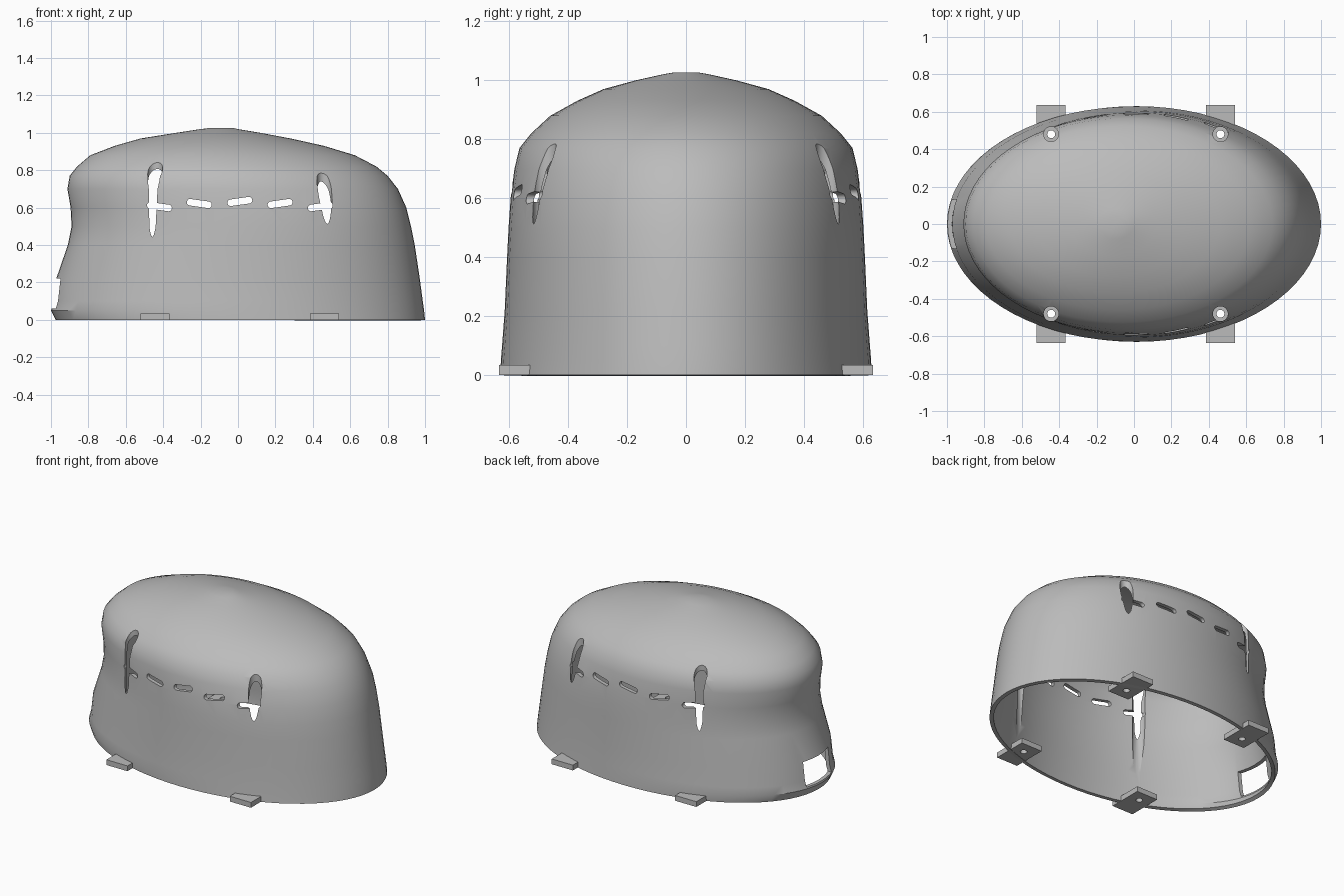
import bpy, bmesh, math
from mathutils import Matrix

cube = bpy.data.objects.get("Cube")
if cube:
    bpy.data.objects.remove(cube, do_unlink=True)

grey = bpy.data.materials.new("plain grey")
grey.use_nodes = True
GREY = (0.5, 0.5, 0.5, 1)
grey.diffuse_color = GREY
grey.node_tree.nodes["Principled BSDF"].inputs["Base Color"].default_value = GREY


def finish(bm, name):
    bmesh.ops.recalc_face_normals(bm, faces=bm.faces)
    mesh = bpy.data.meshes.new(name)
    bm.to_mesh(mesh)
    bm.free()
    mesh.materials.append(grey)
    obj = bpy.data.objects.new(name, mesh)
    bpy.context.collection.objects.link(obj)
    return obj


def activate(obj):
    bpy.ops.object.select_all(action='DESELECT')
    obj.select_set(True)
    bpy.context.view_layer.objects.active = obj


def box(bm, centre, size):
    bmesh.ops.create_cube(bm, size=1, matrix=Matrix.Translation(centre) @ Matrix.Diagonal((*size, 1)))


def shaft(bm, x, y, radius, low, high):
    bmesh.ops.create_cone(bm, cap_ends=True, segments=32, radius1=radius, radius2=radius,
                          depth=high - low, matrix=Matrix.Translation((x, y, (low + high) / 2)))


def cut(obj, bm, name):
    """Subtract a cutter mesh and throw it away."""
    cutter = finish(bm, name)
    cutter.hide_render = True
    activate(obj)
    mod = obj.modifiers.new("cut", 'BOOLEAN')
    mod.operation, mod.solver, mod.object = 'DIFFERENCE', 'EXACT', cutter
    bpy.ops.object.modifier_apply(modifier=mod.name)
    bpy.data.objects.remove(cutter, do_unlink=True)


# Shell: oval sections as height, back end, front end, half width
SECTIONS = [
    (0, -0.975, 1.0, 0.63), (0.05, -1.0, 0.995, 0.628), (0.1, -0.985, 0.988, 0.624),
    (0.22, -0.972, 0.972, 0.615), (0.4, -0.91, 0.945, 0.607), (0.5, -0.89, 0.925, 0.602),
    (0.6, -0.895, 0.9, 0.595), (0.7, -0.912, 0.855, 0.582), (0.77, -0.9, 0.8, 0.565),
    (0.82, -0.86, 0.74, 0.525), (0.88, -0.79, 0.625, 0.46), (0.93, -0.66, 0.46, 0.37),
    (0.97, -0.52, 0.28, 0.28), (1.0, -0.33, 0.12, 0.17), (1.02, -0.2, 0, 0.08),
    (1.027, -0.14, -0.03, 0.04)]
SIDES = 72
bm = bmesh.new()
rings = []
for z, back, front, half in SECTIONS:
    mid, reach = (back + front) / 2, (front - back) / 2
    angles = [math.tau * i / SIDES for i in range(SIDES)]
    rings.append([bm.verts.new((mid + reach * math.cos(a), half * math.sin(a), z)) for a in angles])
for low, high in zip(rings, rings[1:]):
    for i in range(SIDES):
        j = (i + 1) % SIDES
        bm.faces.new((low[i], low[j], high[j], high[i]))
bm.faces.new(rings[-1])
shell = finish(bm, "shell")
# an open mesh may be oriented either way, so check the cap
if shell.data.polygons[-1].normal.z < 0:
    shell.data.flip_normals()
activate(shell)
wall = shell.modifiers.new("wall", 'SOLIDIFY')
wall.thickness, wall.offset = 0.025, -1
bpy.ops.object.modifier_apply(modifier=wall.name)

# Screw positions, shared by the shafts and the feet
SCREWS = [(x, y) for x in (-0.443, 0.462) for y in (-0.48, 0.48)]

# Vertical screw shafts through the shoulders
bm = bmesh.new()
for x, y in SCREWS:
    shaft(bm, x, y, 0.04, 0.045, 1.2)
cut(shell, bm, "shaft_cutter")

# Rounded vent slots through both flanks
VENTS = [(-0.42, 0.605, 8), (-0.207, 0.622, 8), (0.01, 0.633, -8), (0.225, 0.622, -8), (0.44, 0.605, -8)]
bm = bmesh.new()
for x, z, tilt in VENTS:
    outline = []
    for i in range(16):
        a = math.tau * (i + 0.5) / 16
        shift = math.copysign(0.049, math.cos(a))
        outline.append(bm.verts.new((shift + 0.018 * math.cos(a), -1, 0.018 * math.sin(a))))
    face = bm.faces.new(outline)
    swept = bmesh.ops.extrude_face_region(bm, geom=[face])["geom"]
    tops = [v for v in swept if isinstance(v, bmesh.types.BMVert)]
    bmesh.ops.translate(bm, verts=tops, vec=(0, 2, 0))
    bmesh.ops.transform(bm, verts=outline + tops,
                        matrix=Matrix.Translation((x, 0, z)) @ Matrix.Rotation(math.radians(tilt), 4, 'Y'))
cut(shell, bm, "vent_cutter")

# Rectangular opening low in the end wall
bm = bmesh.new()
box(bm, (-1, 0, 0.14), (0.3, 0.26, 0.16))
cut(shell, bm, "opening_cutter")
activate(shell)
bpy.ops.object.shade_smooth_by_angle(angle=math.radians(30))

# Mounting feet with screw holes
for x, y in SCREWS:
    side = math.copysign(1, y)
    bm = bmesh.new()
    box(bm, (x, side * 0.52, 0.0175), (0.155, 0.23, 0.035))
    foot = finish(bm, ("left" if x > 0 else "right") + ("_back" if y > 0 else "_front") + "_foot")
    bm = bmesh.new()
    shaft(bm, x, y, 0.021, -0.1, 0.1)
    cut(foot, bm, "hole_cutter")
